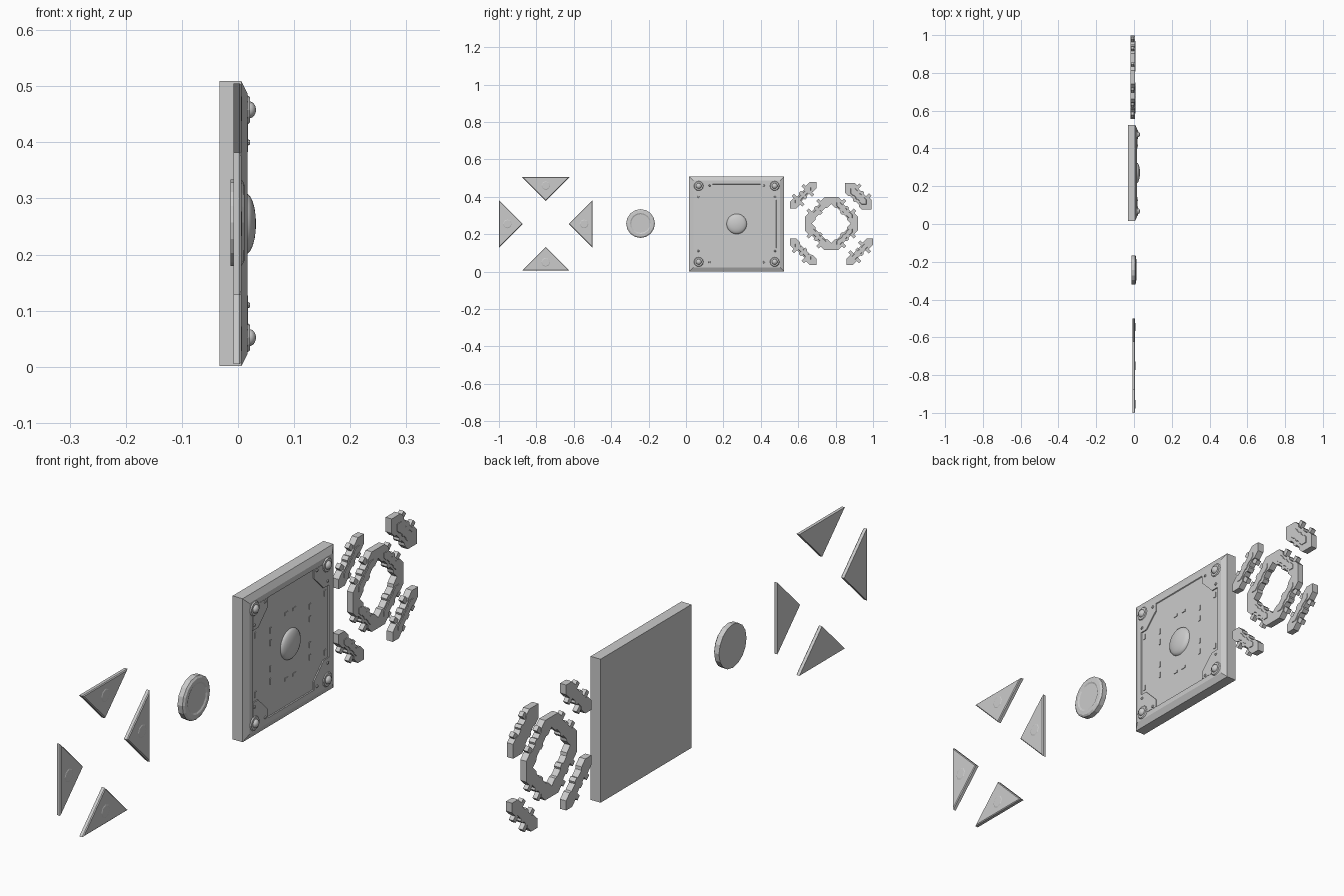
import bpy, bmesh
from math import sin, cos, pi

if "Cube" in bpy.data.objects:
    bpy.data.objects.remove(bpy.data.objects["Cube"])

ZC = 0.255   # shared centre height


def loft(name, layers, cy=0, cz=0, ang=0, smooth=False):
    """Stack matching (y, z) outlines along x, capped at both ends."""
    bm = bmesh.new()
    rings = []
    for x, pts in layers:
        rings.append([bm.verts.new((x, cy + p * cos(ang) - q * sin(ang),
                                    cz + p * sin(ang) + q * cos(ang))) for p, q in pts])
    n = len(rings[0])
    for a, b in zip(rings, rings[1:]):
        for i in range(n):
            j = (i + 1) % n
            bm.faces.new((a[i], a[j], b[j], b[i]))
    bm.faces.new(rings[0][::-1])
    bm.faces.new(rings[-1])
    bmesh.ops.recalc_face_normals(bm, faces=bm.faces)
    me = bpy.data.meshes.new(name)
    bm.to_mesh(me)
    bm.free()
    ob = bpy.data.objects.new(name, me)
    bpy.context.collection.objects.link(ob)
    if smooth:
        bpy.ops.object.select_all(action='DESELECT')
        ob.select_set(True)
        bpy.context.view_layer.objects.active = ob
        bpy.ops.object.shade_smooth_by_angle(angle=0.6)
    return ob


def circle(r, n):
    return [(r * cos(2 * pi * i / n), r * sin(2 * pi * i / n)) for i in range(n)]


def rect(a, b):
    return [(-a, -b), (a, -b), (a, b), (-a, b)]


def dome(name, x, r, h, cy, cz, n=24):
    steps = [i * pi / 2 / 6 for i in range(6)] + [pi / 2 - 0.05]
    loft(name, [(x + h * sin(t), circle(r * cos(t), n)) for t in steps], cy, cz, smooth=True)


# ---- square panel with bevelled rim and recessed field
PY = 0.271
sq = lambda h: rect(h, h)
loft("panel", [(-0.033, sq(0.254)), (0.006, sq(0.254)), (0.017, sq(0.232)),
               (0.017, sq(0.213)), (0.014, sq(0.211))], PY, ZC)
dome("panel_center_dome", 0.014, 0.054, 0.018, PY, ZC, 32)

# corner plates, bosses, domes and rivets
for k in range(4):
    a = k * pi / 2
    c = 0.213
    plate = [(c, c), (c - 0.085, c), (c - 0.085, c - 0.03),
             (c - 0.03, c - 0.085), (c, c - 0.085)]
    loft("corner_plate", [(0.012, plate), (0.018, plate)], PY, ZC, a)
    d = 0.203
    y, z = PY + d * (cos(a) - sin(a)), ZC + d * (sin(a) + cos(a))
    loft("corner_boss", [(0.017, circle(0.026, 12)), (0.021, circle(0.023, 12))], y, z)
    dome("corner_dome", 0.020, 0.015, 0.012, y, z, 16)
    for p, q in ((0.145, 0.205), (0.205, 0.145)):
        ry, rz = p * cos(a) - q * sin(a), p * sin(a) + q * cos(a)
        loft("corner_rivet", [(0.017, circle(0.006, 8)), (0.021, circle(0.004, 8))],
             PY + ry, ZC + rz)

# small tabs on the field
tabs = [(0.195, 0.105, 0.005, 0.01), (0.11, 0.09, 0.004, 0.01),
        (0.11, 0.046, 0.004, 0.01), (0.022, 0.116, 0.009, 0.005)]
for p, q, a, b in tabs:
    for sy in (-1, 1):
        for sz in (-1, 1):
            loft("field_tab", [(0.013, rect(a, b)), (0.0165, rect(a, b))],
                 PY + sy * p, ZC + sz * q)

# ---- four triangular tiles pointing at their common centre
TY = -0.75


def tri(i):
    k = i * 2.414
    return [(0.25 - i, -0.127 + k), (0.25 - i, 0.127 - k), (0.123 + 1.414 * i, 0)]


for k in range(4):
    a = k * pi / 2
    loft("triangle_tile", [(-0.008, tri(0)), (0.003, tri(0)), (0.006, tri(0.003))], TY, ZC, a)
    loft("triangle_stud", [(0.005, circle(0.026, 8)), (0.0075, circle(0.020, 8))],
         TY + 0.205 * cos(a), ZC + 0.205 * sin(a))

# ---- round disc with a shallow dish
loft("disc", [(-0.013, circle(0.077, 16)), (0.006, circle(0.077, 16)),
              (0.011, circle(0.070, 16)), (0.012, circle(0.056, 16)),
              (0.009, circle(0.050, 16))], -0.243, 0.257)

# ---- connector pieces: long hexagons with stepped edges and pegs
RY, RZ = 0.777, 0.257


def strip(w, L=0.1, step=0.007):
    e = L - w
    half = [(0, -L), (w, -e), (w, -e * .62), (w - step, -e * .5), (w - step, -e * .15),
            (w, -e * .1), (w, e * .1), (w - step, e * .15), (w - step, e * .5),
            (w, e * .62), (w, e)]
    return half + [(-p, -q) for p, q in half]


def piece(name, r, a, w, sides):
    cy, cz = RY + r * cos(a), RZ + r * sin(a)
    loft(name, [(-0.018, strip(w)), (0.006, strip(w))], cy, cz, a)
    loft(name + "_rib", [(0.005, strip(w * .5, 0.06, .003)),
                         (0.008, strip(w * .45, 0.058, .003))], cy, cz, a)
    for s in sides:
        for t in (-0.037, 0.037):
            lo, hi = sorted((s * (w - 0.01), s * (w + 0.016)))
            box = [(lo, t - .009), (hi, t - .009), (hi, t + .009), (lo, t + .009)]
            loft(name + "_peg", [(-0.016, box), (0.001, box)], cy, cz, a)


for k in range(4):
    a = pi / 4 + k * pi / 2
    piece("ring_segment", 0.100, a, 0.026, (1,))
    if k == 0:
        piece("wide_connector", 0.205, a, 0.036, (1,))
    else:
        piece("outer_connector", 0.214, a, 0.024, (1, -1) if k != 2 else (1,))
